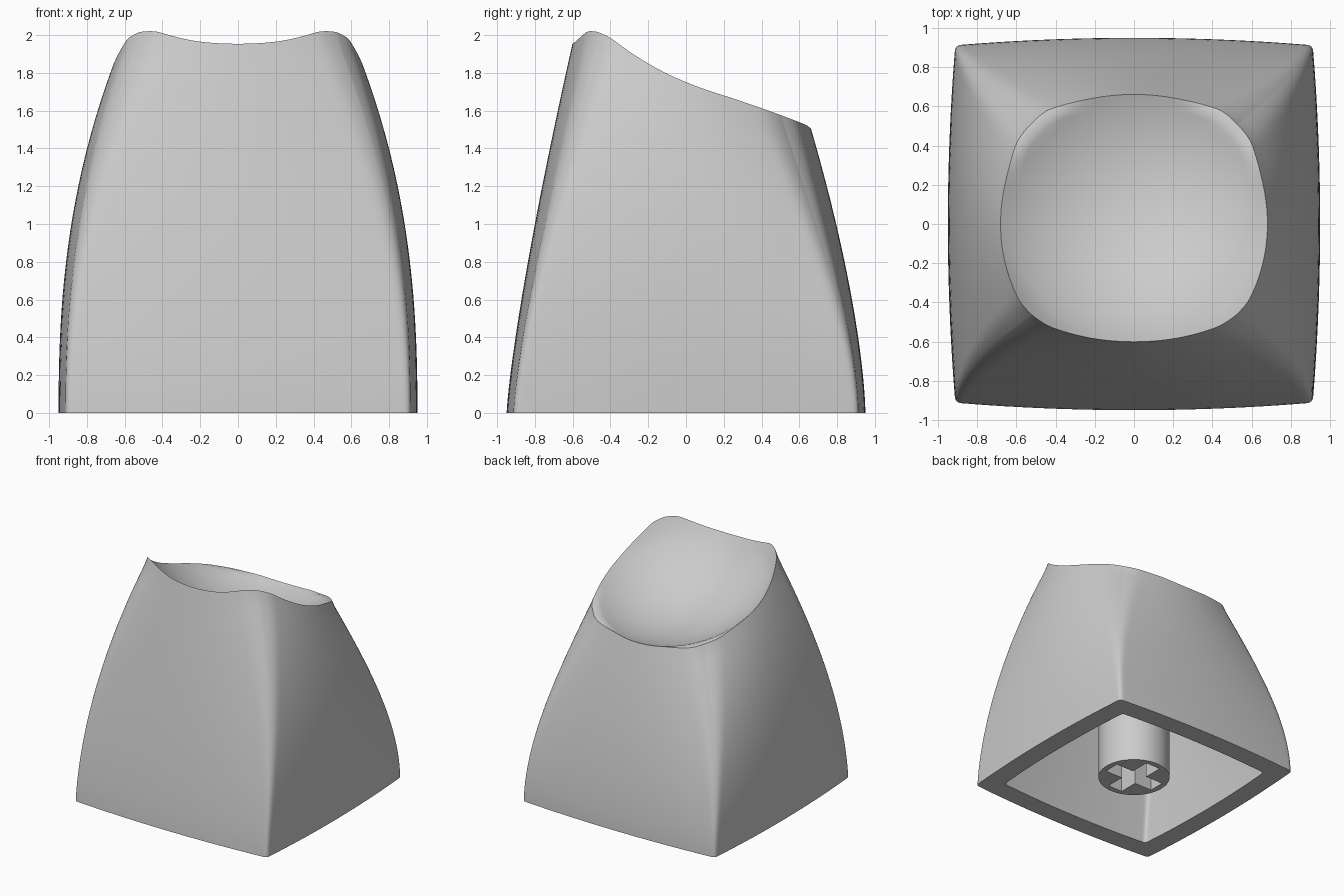
import bpy, bmesh, math

if "Cube" in bpy.data.objects:
    bpy.data.objects.remove(bpy.data.objects["Cube"], do_unlink=True)

SIDE, LEVELS, RINGS = 40, 28, 20   # points per side, wall levels, dish rings


def make_material(name, rgb):
    mat = bpy.data.materials.new(name)
    mat.use_nodes = True
    mat.diffuse_color = (*rgb, 1)
    mat.node_tree.nodes["Principled BSDF"].inputs["Base Color"].default_value = (*rgb, 1)
    return mat


grey = make_material("light grey plastic", (0.6, 0.6, 0.6))


def dish(x, y):
    """Height of the top: a ball-shaped scoop, easing off at the corners."""
    ball = 2.51 - math.sqrt(max(0.1, 1.134 - x * x - (y - 0.307) ** 2))
    v = y - 0.03
    corner = max(0, x * x + 1.13 * v * v - 0.47)
    return ball + corner * (0.3 if v < 0 else -0.5)


def section(u, v, z):
    """Bulged square whose corners grow rounder towards the tilted top."""
    half_y = 0.95 - (0.15 * z ** 1.26 if v < 0 else 0.155 * z ** 1.52)
    s = z / (1.7345 - 0.3676 * half_y * v * 0.9)
    half_x = 0.95 - 0.263 * s ** 2.41
    t = min(1, s ** 1.8)
    bulge = 0.04 + 0.13 * t
    r = 0.03 + 0.22 * t
    core = 1 - r
    if abs(u) > core and abs(v) > core:
        du, dv = abs(u) - core, abs(v) - core
        d = math.hypot(du, dv)
        u = math.copysign(core + r * du / d, u)
        v = math.copysign(core + r * dv / d, v)
    return half_x * u * (1 - bulge * v * v), half_y * v * (1 - bulge * u * u)


def rim_height(u, v):
    z = 1.7
    for _ in range(40):
        z = (z + dish(*section(u, v, z))) / 2
    return z


def square_loop():
    """Points round a unit square, closer together at the corners."""
    pts = []
    for k in range(4):
        for i in range(SIDE):
            u, v = math.sin(math.pi / 2 * (2 * i / SIDE - 1)), -1
            for _ in range(k):
                u, v = -v, u
            pts.append((u, v))
    return pts


def join_loops(bm, a, b):
    n = len(a)
    for i in range(n):
        k = (i + 1) % n
        bm.faces.new((a[i], a[k], b[k], b[i]))


def add_skin(bm, scale, z_scale):
    """Walls plus dish; returns the base loop."""
    loop = square_loop()
    heights = [rim_height(u, v) for u, v in loop]
    rows = []
    for j in range(LEVELS + 1):
        row = []
        for (u, v), h in zip(loop, heights):
            z = h * j / LEVELS
            x, y = section(u, v, z)
            row.append(bm.verts.new((x * scale, y * scale, z * z_scale)))
        rows.append(row)
    rim = [section(u, v, h) for (u, v), h in zip(loop, heights)]
    for j in range(1, RINGS):
        f = 1 - j / RINGS
        rows.append([bm.verts.new((x * f * scale, y * f * scale, dish(x * f, y * f) * z_scale))
                     for x, y in rim])
    for a, b in zip(rows, rows[1:]):
        join_loops(bm, a, b)
    centre = bm.verts.new((0, 0, dish(0, 0) * z_scale))
    last = rows[-1]
    for i in range(len(last)):
        bm.faces.new((last[i], last[(i + 1) % len(last)], centre))
    return rows[0]


def smooth(obj, degrees):
    bpy.ops.object.select_all(action="DESELECT")
    obj.select_set(True)
    bpy.context.view_layer.objects.active = obj
    bpy.ops.object.shade_smooth_by_angle(angle=math.radians(degrees))


# Hollow cap: outer skin, inner skin and the flat base edge between them
bm = bmesh.new()
outer = add_skin(bm, 1, 1)
inner = add_skin(bm, 0.82, 0.86)
join_loops(bm, outer, inner)
bmesh.ops.recalc_face_normals(bm, faces=bm.faces[:])
mesh = bpy.data.meshes.new("cap_shell")
bm.to_mesh(mesh)
bm.free()
mesh.materials.append(grey)
shell = bpy.data.objects.new("cap_shell", mesh)
bpy.context.collection.objects.link(shell)
smooth(shell, 32)

# Round stem under the top
bpy.ops.mesh.primitive_cylinder_add(vertices=64, radius=0.29, depth=1.36, location=(0, 0, 0.69))
stem = bpy.context.object
stem.name = "stem"
stem.data.materials.append(grey)

# Cross-shaped socket cut into the stem
for size in ((0.48, 0.14, 0.9), (0.14, 0.48, 0.9)):
    bpy.ops.mesh.primitive_cube_add(size=1, location=(0, 0, 0))
    cutter = bpy.context.object
    cutter.name = "socket_cutter"
    cutter.scale = size
    cutter.hide_render = True
    cut = stem.modifiers.new("socket", "BOOLEAN")
    cut.operation = "DIFFERENCE"
    cut.solver = "EXACT"
    cut.object = cutter
    bpy.context.view_layer.objects.active = stem
    bpy.ops.object.modifier_apply(modifier=cut.name)
    bpy.data.objects.remove(cutter, do_unlink=True)
smooth(stem, 30)
